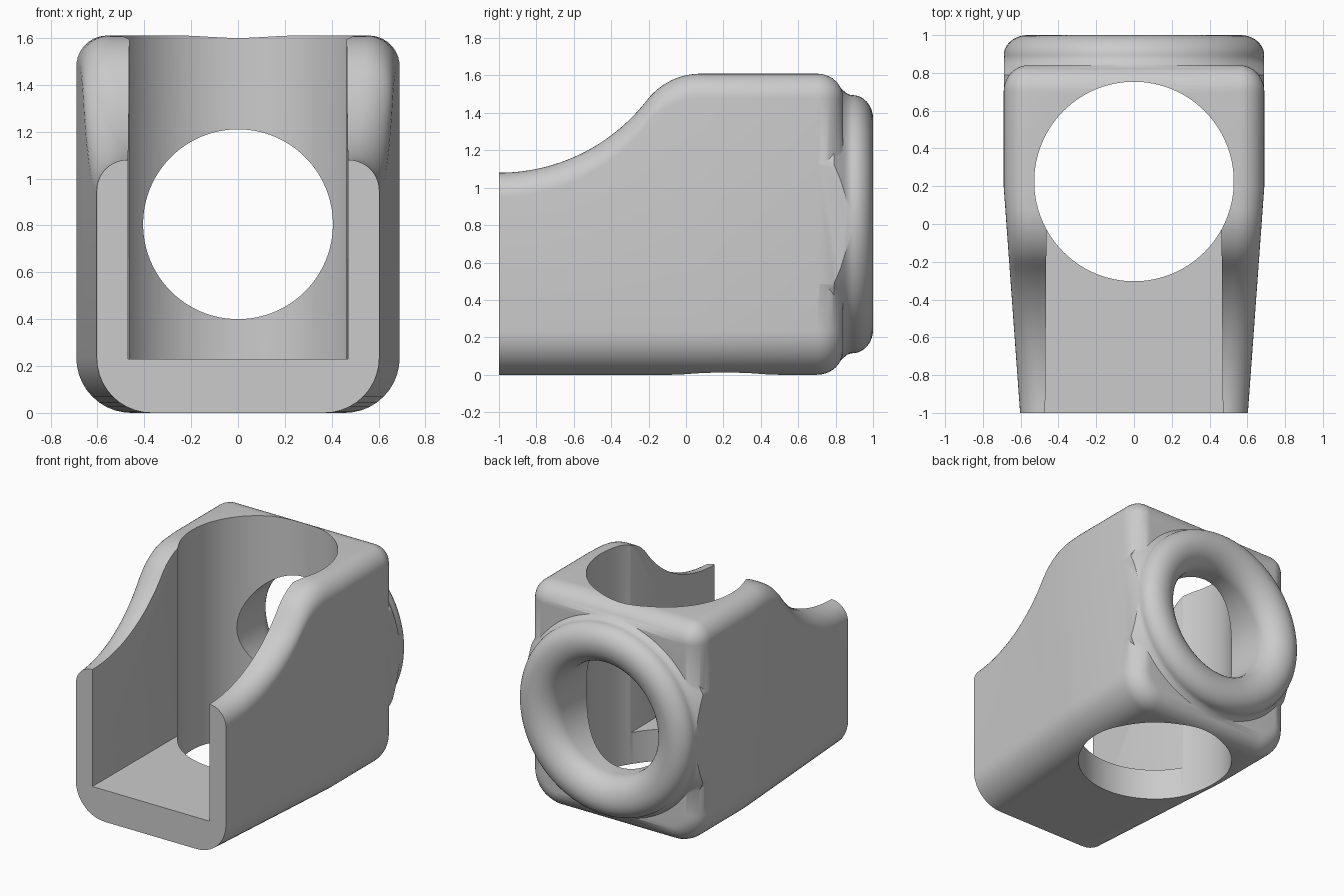
import bpy, bmesh
from math import sin, cos, pi, sqrt, asin
from mathutils import Matrix

if "Cube" in bpy.data.objects:
    bpy.data.objects.remove(bpy.data.objects["Cube"])

HEIGHT, MID, HALF, BACK, ROUND = 1.61, 0.805, 0.69, 0.84, 0.14

grey = bpy.data.materials.new("plain_grey")
grey.use_nodes = True
colour = (0.6, 0.6, 0.6, 1)
grey.diffuse_color = colour
grey.node_tree.nodes["Principled BSDF"].inputs["Base Color"].default_value = colour


def finish(name, bm):
    bmesh.ops.recalc_face_normals(bm, faces=bm.faces)
    mesh = bpy.data.meshes.new(name)
    bm.to_mesh(mesh)
    bm.free()
    mesh.materials.append(grey)
    obj = bpy.data.objects.new(name, mesh)
    bpy.context.collection.objects.link(obj)
    return obj


def loft(name, rings):
    bm = bmesh.new()
    rows = [[bm.verts.new(p) for p in ring] for ring in rings]
    n = len(rows[0])
    for a, b in zip(rows, rows[1:]):
        for i in range(n):
            j = (i + 1) % n
            bm.faces.new((a[i], a[j], b[j], b[i]))
    bm.faces.new(rows[0])
    bm.faces.new(rows[-1])
    return finish(name, bm)


def lathe(name, profile, n=96):
    # solid of revolution about the horizontal axis through the rear opening
    return loft(name, [[(r * cos(2 * pi * i / n), y, MID + r * sin(2 * pi * i / n))
                        for i in range(n)] for r, y in profile])


def box(name, x, y0, y1, z0, z1):
    return loft(name, [[(-x, y, z0), (x, y, z0), (x, y, z1), (-x, y, z1)]
                       for y in (y0, y1)])


def combine(target, tool, operation):
    mod = target.modifiers.new("combine", "BOOLEAN")
    mod.object, mod.operation, mod.solver = tool, operation, "EXACT"
    bpy.context.view_layer.objects.active = target
    bpy.ops.object.modifier_apply(modifier=mod.name)
    bpy.data.objects.remove(tool)


def arc(r0, y0, r1, y1, steps, bulge_first):
    # quarter ellipse between two profile points
    pts = []
    for k in range(steps + 1):
        t = pi / 2 * k / steps
        a, b = (1 - cos(t), sin(t)) if bulge_first else (sin(t), 1 - cos(t))
        pts.append((r0 + (r1 - r0) * a, y0 + (y1 - y0) * b))
    return pts


# Side profile of the top edge: concave sweep running into a convex shoulder
def top_height(y):
    if y > 0.08:
        return HEIGHT
    if y > -0.209:
        return HEIGHT - 0.365 + sqrt(0.365 ** 2 - (y - 0.08) ** 2)
    return 2.08 - sqrt(1 - (y + 1) ** 2)


def section(y, inset=0):
    w = min(HALF, 0.603 + (HALF - 0.603) * (y + 1) / 1.2) - inset
    lo, hi = inset, top_height(y) - inset
    rt, rb = max(0.132 - inset, 0.004), 0.235 - inset
    pts = []
    corners = ((1, lo + rb, rb, -pi / 2), (1, hi - rt, rt, 0),
               (-1, hi - rt, rt, pi / 2), (-1, lo + rb, rb, pi))
    for side, cz, r, start in corners:
        for k in range(11):
            a = start + pi / 2 * k / 10
            pts.append((side * (w - r) + r * cos(a), y, cz + r * sin(a)))
    return pts


# Tapered body with a rounded rear
ys = [-1 + 1.08 * k / 36 for k in range(37)] + [0.2, 0.45]
rings = [section(y) for y in ys]
for k in range(11):
    a = pi / 2 * k / 10
    rings.append(section(BACK - ROUND + ROUND * sin(a), 0.13 * (1 - cos(a))))
body = loft("body", rings)

# Rear collar: rounded rim flaring softly into the body, trimmed flush with the sides
collar = lathe("rear_collar", [(0.76, 0.6), (0.76, 0.79), (0.73, 0.825), (0.712, 0.845),
                               (0.698, 0.862), (0.691, 0.88)]
               + arc(0.69, 0.89, 0.565, 1.0, 10, True) + [(0.3, 1.0)])
combine(collar, box("side_trim", HALF - 0.0005, 0.5, 1.2, 0, HEIGHT), "INTERSECT")
combine(body, collar, "UNION")

# Rear round opening with a flared mouth
mouth = arc(0.405, 0.85, 0.565, 1.0, 10, False)
mouth = [(0.405 + 0.16 * (1 - cos(pi / 2 * k / 10)), 0.85 + 0.15 * sin(pi / 2 * k / 10))
         for k in range(11)]
combine(body, lathe("rear_hole", [(0.405, 0.3)] + mouth + [(0.565, 1.1)]), "DIFFERENCE")

# Vertical bore and the open channel towards the front, cut as one shape
bm = bmesh.new()
bmesh.ops.create_cone(bm, cap_ends=True, segments=128, radius1=0.528, radius2=0.528,
                      depth=4, matrix=Matrix.Translation((0, 0.225, 1)))
combine(body, finish("vertical_bore", bm), "DIFFERENCE")
channel = loft("channel", [[(-x, y, 0.23), (x, y, 0.23), (x, y, 2), (-x, y, 2)]
                           for x, y in ((0.471, -1.1), (0.462, 0.2))])
combine(body, channel, "DIFFERENCE")

# Smooth shading with sharp cut edges
body.name = "housing"
bpy.ops.object.select_all(action="DESELECT")
body.select_set(True)
bpy.context.view_layer.objects.active = body
bpy.ops.object.shade_smooth_by_angle(angle=0.6)
